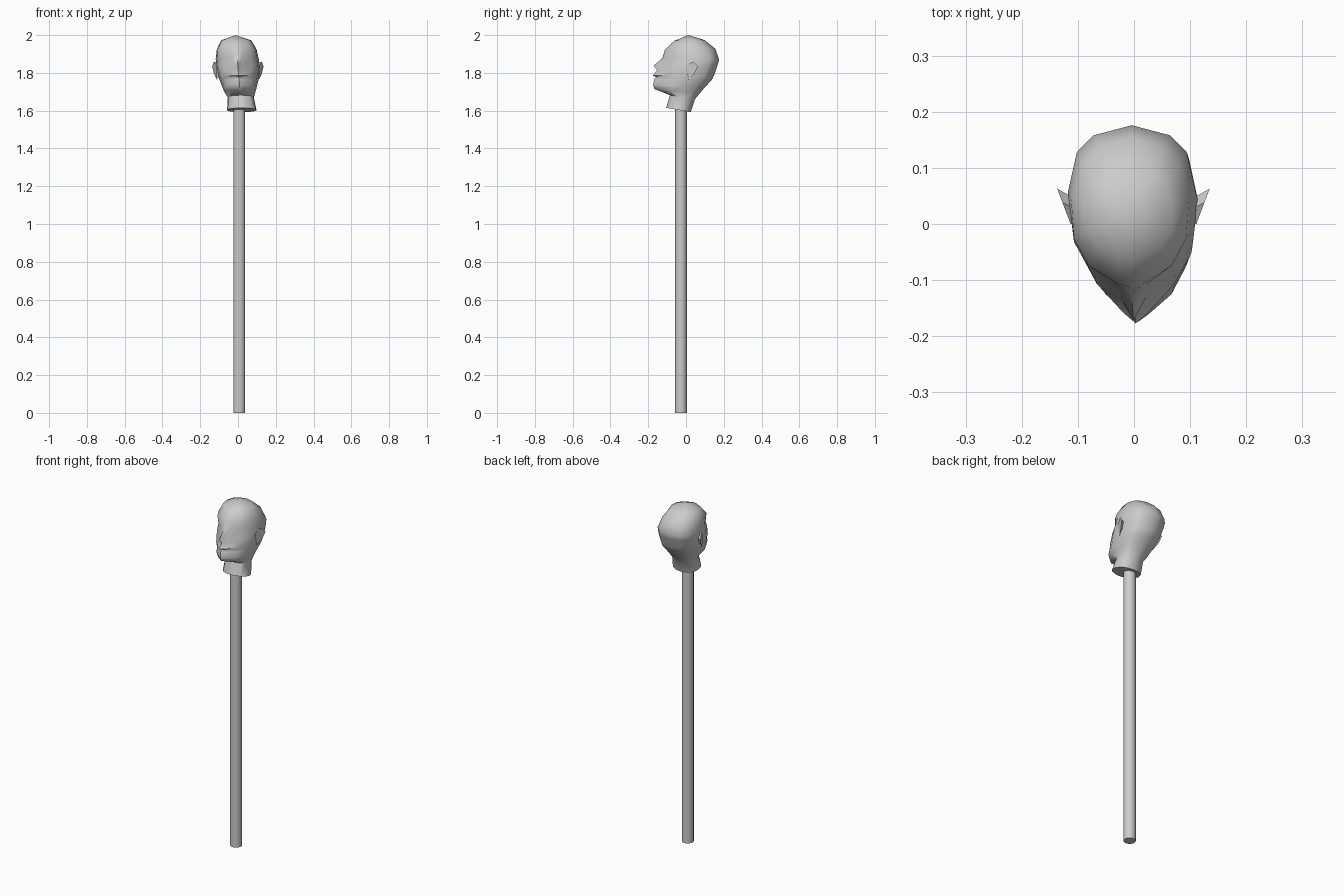
import bpy, bmesh, math

cube = bpy.data.objects.get("Cube")
if cube:
    bpy.data.objects.remove(cube, do_unlink=True)

grey = bpy.data.materials.new("plain_grey")
grey.use_nodes = True
grey.diffuse_color = (0.6, 0.6, 0.6, 1)
grey.node_tree.nodes["Principled BSDF"].inputs["Base Color"].default_value = (0.6, 0.6, 0.6, 1)


def finish(bm, name, angle):
    """Turn a bmesh into a shaded object."""
    bmesh.ops.recalc_face_normals(bm, faces=bm.faces)
    mesh = bpy.data.meshes.new(name)
    bm.to_mesh(mesh)
    bm.free()
    mesh.materials.append(grey)
    obj = bpy.data.objects.new(name, mesh)
    bpy.context.collection.objects.link(obj)
    bpy.ops.object.select_all(action='DESELECT')
    obj.select_set(True)
    bpy.context.view_layer.objects.active = obj
    bpy.ops.object.shade_smooth_by_angle(angle=math.radians(angle))
    return obj


# Pole
bm = bmesh.new()
bmesh.ops.create_cone(bm, cap_ends=True, segments=14, radius1=0.032, radius2=0.032, depth=1.66)
bmesh.ops.translate(bm, verts=bm.verts, vec=(0.007, -0.027, 0.83))
finish(bm, "pole", 40)

# Half cross-sections, front to back: (fraction of depth, fraction of half width)
FACE = [(0, 0), (0.05, 0.2), (0.18, 0.64), (0.36, 0.92), (0.6, 1), (0.84, 0.86), (0.94, 0.6), (1, 0)]
ROUND = [(0, 0), (0.03, 0.25), (0.14, 0.7), (0.32, 0.95), (0.58, 1), (0.82, 0.82), (0.94, 0.5), (1, 0)]

# Tilted rings: front y, front z, back y, back z, half width, centre x, nose or lip push, section
RINGS = [
    (-0.105, 1.615, 0.025, 1.592, 0.078, 0.020, 0, ROUND),
    (-0.085, 1.682, 0.047, 1.660, 0.069, 0.015, 0, ROUND),
    (-0.167, 1.715, 0.070, 1.688, 0.082, 0.010, 0, FACE),
    (-0.174, 1.735, 0.098, 1.722, 0.092, 0.008, 0, FACE),
    (-0.163, 1.766, 0.125, 1.750, 0.101, 0.006, -0.006, FACE),
    (-0.163, 1.778, 0.140, 1.768, 0.105, 0.004, 0.006, FACE),
    (-0.163, 1.786, 0.148, 1.785, 0.108, 0.003, -0.014, FACE),
    (-0.152, 1.812, 0.158, 1.815, 0.112, 0.001, 0, FACE),
    (-0.145, 1.838, 0.167, 1.842, 0.115, -0.001, -0.027, FACE),
    (-0.125, 1.878, 0.176, 1.870, 0.114, -0.004, 0, FACE),
    (-0.112, 1.922, 0.155, 1.928, 0.105, -0.007, 0, ROUND),
    (-0.062, 1.970, 0.098, 1.974, 0.080, -0.010, 0, ROUND),
]

# Head and neck, lofted through the rings
bm = bmesh.new()
loops = []
for fy, fz, by, bz, width, cx, push, section in RINGS:
    points = section + [(t, -w) for t, w in section[-2:0:-1]]
    loop = []
    for i, (t, w) in enumerate(points):
        is_lip = abs(push) < 0.02 and i in (1, len(points) - 1)
        y = fy + (by - fy) * t + (push if i == 0 else push * 0.8 if is_lip else 0)
        loop.append(bm.verts.new((cx + width * w, y, fz + (bz - fz) * t)))
    loops.append(loop)
for a, b in zip(loops, loops[1:]):
    for i in range(len(a)):
        j = (i + 1) % len(a)
        bm.faces.new((a[i], a[j], b[j], b[i]))
crown = bm.verts.new((-0.012, 0.012, 2.0))
for i, v in enumerate(loops[-1]):
    bm.faces.new((v, loops[-1][(i + 1) % len(loops[-1])], crown))
bm.faces.new(loops[0])
finish(bm, "head", 55)

# Ears: flat outer rims flaring away from the head towards the back
RIM = [(0.000, 1.838), (0.038, 1.860), (0.063, 1.835), (0.045, 1.795), (0.015, 1.765)]
for side, name in ((1, "left_ear"), (-1, "right_ear")):
    bm = bmesh.new()
    outer, inner = [], []
    for y, z in RIM:
        flare = 0.112 + 0.38 * max(y, 0) - 0.10 * max(0, 1.82 - z)
        outer.append(bm.verts.new((side * flare - 0.001, y, z)))
        inner.append(bm.verts.new((side * 0.102 - 0.001, y * 0.7, 1.815 + (z - 1.815) * 0.75)))
    bm.faces.new(outer)
    bm.faces.new(inner[::-1])
    for i in range(len(RIM)):
        j = (i + 1) % len(RIM)
        bm.faces.new((outer[i], outer[j], inner[j], inner[i]))
    finish(bm, name, 35)
